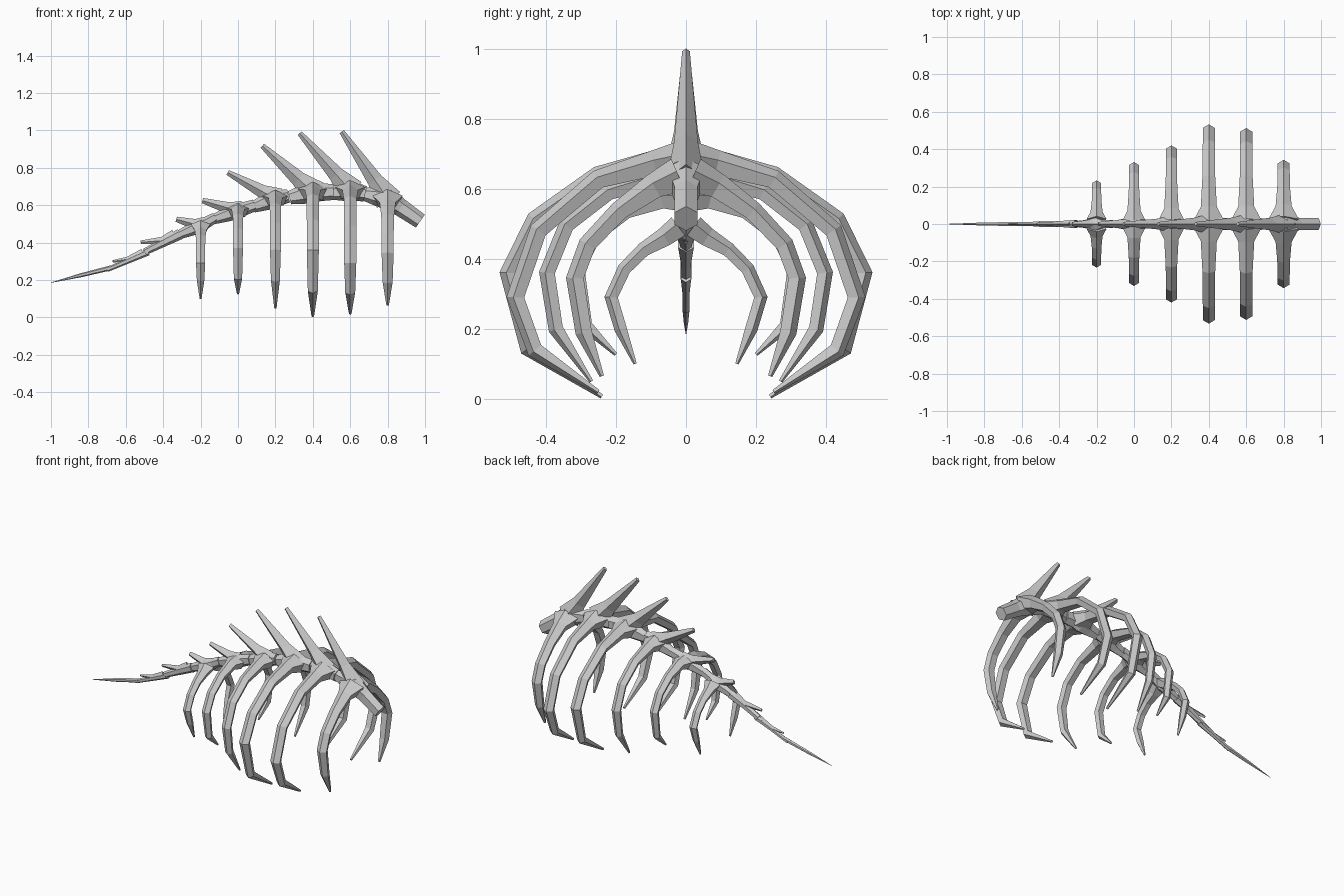
import bpy, bmesh, math
from mathutils import Vector


def loft(name, stations, across, sides, turn=0.0, mirror=False):
    """Faceted tube: stations are (point, half width along 'across', half depth)."""
    pts = [Vector(s[0]) for s in stations]
    bm = bmesh.new()
    for side in ((1, -1) if mirror else (1,)):
        rings = []
        for i, (p, a, b) in enumerate(stations):
            t = (pts[min(i + 1, len(pts) - 1)] - pts[max(i - 1, 0)]).normalized()
            v = across.cross(t)
            ring = []
            for k in range(sides):
                ang = turn + math.tau * k / sides
                q = pts[i] + across * (a * math.sin(ang)) + v * (b * math.cos(ang))
                ring.append(bm.verts.new((q.x, q.y * side, q.z)))
            rings.append(ring)
        for r0, r1 in zip(rings, rings[1:]):
            for k in range(sides):
                n = (k + 1) % sides
                bm.faces.new((r0[k], r0[n], r1[n], r1[k]))
        bm.faces.new(rings[0])
        bm.faces.new(rings[-1])
    bmesh.ops.recalc_face_normals(bm, faces=bm.faces)
    mesh = bpy.data.meshes.new(name)
    bm.to_mesh(mesh)
    bm.free()
    ob = bpy.data.objects.new(name, mesh)
    bpy.context.collection.objects.link(ob)
    return ob


X, Y = Vector((1, 0, 0)), Vector((0, 1, 0))

# per vertebra: front end, centre, rear end, spine tip (x, z), size, rib path (y, z)
segments = [
    ((0.975, 0.515), (0.80, 0.635), (0.675, 0.66), (0.555, 0.993), 1.0,
     [(0.09, 0.605), (0.19, 0.535), (0.28, 0.44), (0.315, 0.345), (0.29, 0.19), (0.24, 0.065)]),
    ((0.68, 0.66), (0.60, 0.68), (0.50, 0.665), (0.33, 0.985), 1.0,
     [(0.09, 0.67), (0.25, 0.625), (0.42, 0.48), (0.485, 0.29), (0.43, 0.14), (0.25, 0.02)]),
    ((0.51, 0.67), (0.40, 0.67), (0.275, 0.64), (0.13, 0.918), 1.0,
     [(0.09, 0.67), (0.25, 0.635), (0.43, 0.51), (0.505, 0.36), (0.45, 0.145), (0.24, 0.007)]),
    ((0.27, 0.65), (0.20, 0.635), (0.08, 0.59), (-0.055, 0.775), 0.85,
     [(0.08, 0.63), (0.22, 0.59), (0.34, 0.495), (0.395, 0.36), (0.37, 0.2), (0.27, 0.05)]),
    ((0.09, 0.60), (0.00, 0.57), (-0.13, 0.525), (-0.19, 0.625), 0.75,
     [(0.07, 0.57), (0.17, 0.535), (0.26, 0.465), (0.308, 0.37), (0.285, 0.21), (0.20, 0.127)]),
    ((-0.12, 0.535), (-0.20, 0.49), (-0.32, 0.44), (-0.33, 0.525), 0.65,
     [(0.06, 0.46), (0.12, 0.425), (0.175, 0.37), (0.212, 0.29), (0.185, 0.2), (0.145, 0.10)]),
]

for n, (front, mid, rear, tip, s, rib) in enumerate(segments, 1):
    P = lambda xz: (xz[0], 0, xz[1])
    mix = lambda a, b, f: tuple(u + (v - u) * f for u, v in zip(a, b))
    # vertebra body, waisted at the joints and swollen at the middle
    loft(f"vertebra_{n}", [
        (P(front), 0.038 * s, 0.042 * s),
        (P(mix(mid, front, 0.4)), 0.038 * s, 0.048 * s),
        (P(mid), 0.06 * s, 0.06 * s),
        (P(mix(mid, rear, 0.55)), 0.036 * s, 0.048 * s),
        (P(rear), 0.025 * s, 0.036 * s)], Y, 6)
    # swept-back dorsal spine
    loft(f"dorsal_spine_{n}", [
        (P(mix(mid, tip, -0.02)), 0.055 * s, 0.075 * s),
        (P(mix(mid, tip, 0.28)), 0.034 * s, 0.042 * s),
        (P(tip), 0.011, 0.014)], Y, 4)
    # left and right ribs
    widths = [0.045, 0.036, 0.034, 0.034, 0.028, 0.007]
    depths = [0.04, 0.03, 0.028, 0.028, 0.026, 0.007]
    k = 0.3 + 0.7 * s
    x = mid[0]
    stations = [((x, 0.02, mid[1]), 0.085 * s, 0.055 * s)]
    stations += [((x, y, z), w * k, d * k) for (y, z), w, d in zip(rib, widths, depths)]
    loft(f"ribs_{n}", stations, X, 5, 0.0, True)

# tapering tail bones, each with a small rear spur
tail = [((-0.31, 0.445), (-0.50, 0.35), (-0.52, 0.412), 0.026),
        ((-0.48, 0.35), (-0.70, 0.255), (-0.67, 0.31), 0.017),
        ((-0.68, 0.265), (-1.00, 0.186), None, 0.012)]
for n, (a, b, spur, r) in enumerate(tail, 1):
    end = r * 0.7 if spur else 0.001
    m = ((a[0] + b[0]) / 2, (a[1] + b[1]) / 2)
    loft(f"tail_bone_{n}", [
        ((a[0], 0, a[1]), r, r * 1.1),
        ((m[0], 0, m[1]), r * 0.65, r * 0.9),
        ((b[0], 0, b[1]), end, end)], Y, 6)
    if spur:
        loft(f"tail_spur_{n}", [
            ((a[0] - 0.03, 0, a[1]), r * 0.6, r),
            ((m[0], 0, m[1] + r * 0.5), r * 0.5, r * 0.8),
            ((spur[0], 0, spur[1] - 0.01), r * 0.25, r * 0.35)], Y, 4)
